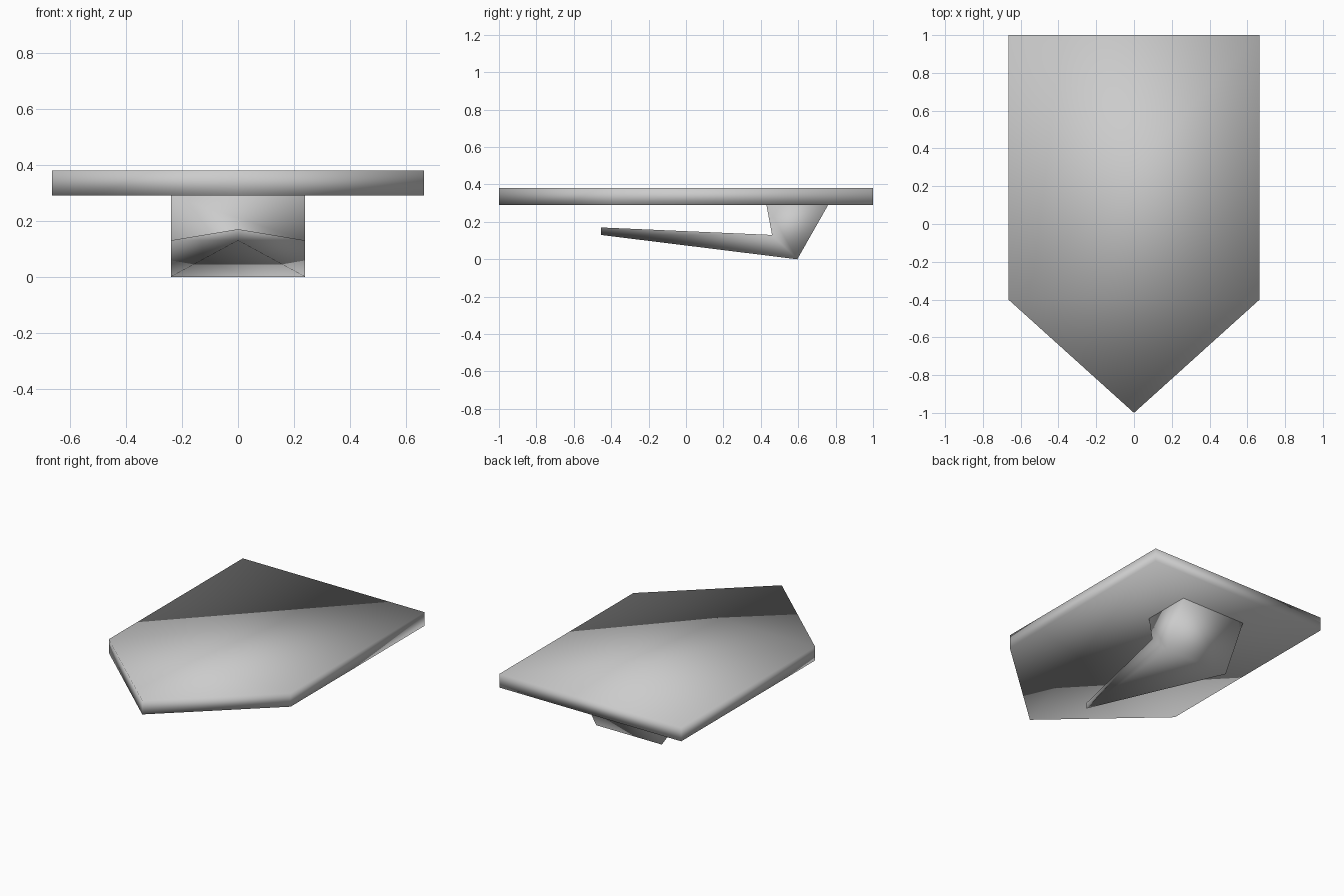
import bpy
import bmesh

cube = bpy.data.objects.get("Cube")
if cube:
    bpy.data.objects.remove(cube, do_unlink=True)

# One plain grey for the whole model
grey = bpy.data.materials.new("plain grey")
grey.use_nodes = True
colour = (0.6, 0.6, 0.6, 1)
grey.diffuse_color = colour
grey.node_tree.nodes["Principled BSDF"].inputs["Base Color"].default_value = colour


def finish(bm, name):
    """Turn the bmesh into a fully smooth-shaded object."""
    bmesh.ops.recalc_face_normals(bm, faces=bm.faces)
    mesh = bpy.data.meshes.new(name)
    bm.to_mesh(mesh)
    bm.free()
    mesh.materials.append(grey)
    mesh.shade_smooth()
    obj = bpy.data.objects.new(name, mesh)
    bpy.context.collection.objects.link(obj)
    return obj


def extrude_profile(bm, points, offset):
    """Close a profile into a solid along the offset; return the end faces."""
    start = bm.faces.new([bm.verts.new(p) for p in points])
    result = bmesh.ops.extrude_face_region(bm, geom=[start], use_keep_orig=True)
    verts = [g for g in result["geom"] if isinstance(g, bmesh.types.BMVert)]
    bmesh.ops.translate(bm, verts=verts, vec=offset)
    return start


# Pointed top plate
W, BOTTOM, TOP = 0.665, 0.29, 0.38
outline = [(-W, 1), (-W, -0.4), (0, -1), (W, -0.4), (W, 1)]
bm = bmesh.new()
extrude_profile(bm, [(x, y, BOTTOM) for x, y in outline], (0, 0, TOP - BOTTOM))
finish(bm, "top_plate")

# Clip: a wedge-shaped stem whose lower front runs out to a narrow tip
H = 0.24
stem = [(0.43, BOTTOM), (0.76, BOTTOM), (0.595, 0), (0.46, 0.13)]
tip = [(-0.455, 0.13), (-0.455, 0.17)]
bm = bmesh.new()
left, right = ([bm.verts.new((x, y, z)) for y, z in stem] for x in (H, -H))
tip_low, tip_high = (bm.verts.new((0, y, z)) for y, z in tip)
for side in (left, right):
    bm.faces.new(side)
    bm.faces.new((side[3], side[2], tip_low, tip_high))
for a, b in ((0, 1), (1, 2), (3, 0)):
    bm.faces.new((left[a], left[b], right[b], right[a]))
bm.faces.new((left[3], right[3], tip_high))
bm.faces.new((left[2], right[2], tip_low))
finish(bm, "clip")
